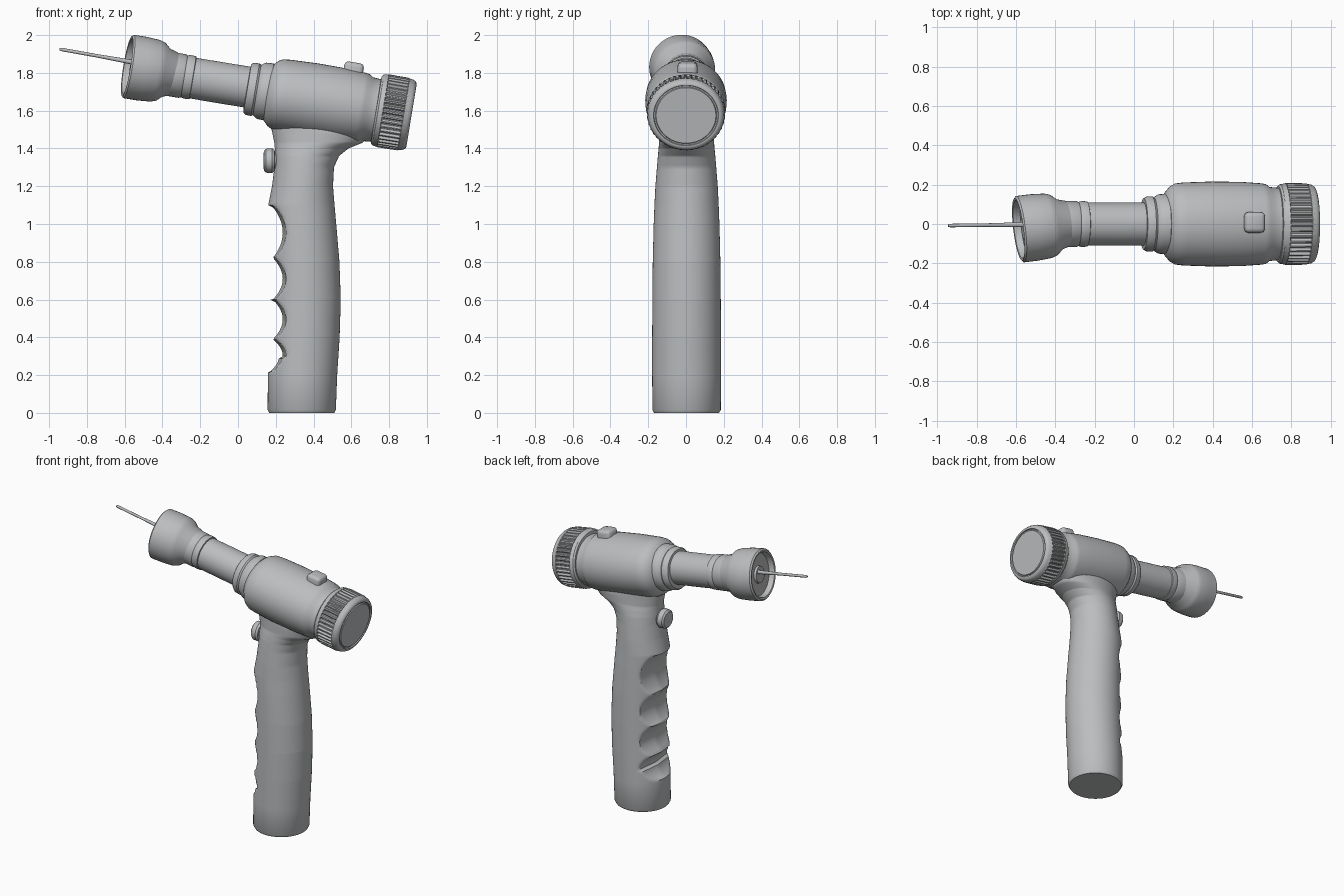
import bpy, bmesh
from math import sin, cos, pi, radians
from mathutils import Vector, Matrix

cube = bpy.data.objects.get("Cube")
if cube:
    bpy.data.objects.remove(cube, do_unlink=True)

grey = bpy.data.materials.new("plain_grey")
grey.use_nodes = True
GREY = (0.5, 0.51, 0.52, 1)
grey.diffuse_color = GREY
grey.node_tree.nodes["Principled BSDF"].inputs["Base Color"].default_value = GREY

TILT = radians(9.35)
AXIS = Vector((cos(TILT), 0, -sin(TILT)))
MUZZLE = Vector((-0.59, 0, 1.835))


def on_axis(t, drop=0.0):
    """Point at distance t along the barrel, lowered by drop."""
    return MUZZLE + AXIS * t - Vector((0, 0, drop))


def finish(bm, name, angle=35):
    bmesh.ops.recalc_face_normals(bm, faces=bm.faces)
    mesh = bpy.data.meshes.new(name)
    bm.to_mesh(mesh)
    bm.free()
    mesh.materials.append(grey)
    obj = bpy.data.objects.new(name, mesh)
    bpy.context.collection.objects.link(obj)
    bpy.ops.object.select_all(action='DESELECT')
    obj.select_set(True)
    bpy.context.view_layer.objects.active = obj
    bpy.ops.object.shade_smooth_by_angle(angle=radians(angle))
    return obj


def skin(rings, name, angle=35):
    """Bridge closed loops of points and cap both ends."""
    bm = bmesh.new()
    loops = [[bm.verts.new(p) for p in ring] for ring in rings]
    n = len(loops[0])
    for a, b in zip(loops, loops[1:]):
        for i in range(n):
            j = (i + 1) % n
            bm.faces.new((a[i], a[j], b[j], b[i]))
    bm.faces.new(loops[0])
    bm.faces.new(loops[-1])
    return finish(bm, name, angle)


def lathe(name, profile, origin, axis=AXIS, squash=1.0, n=48, knurl=(), depth=0.013):
    """Revolve (distance, radius) pairs; knurl lists the grooved profile rows."""
    side = Vector((0, 1, 0))
    side = (side - axis * side.dot(axis)).normalized()
    up = axis.cross(side) * squash
    rings = []
    for row, (t, r) in enumerate(profile):
        ring = []
        for i in range(n):
            a = 2 * pi * i / n
            rr = r - depth if row in knurl and i % 4 > 1 else r
            ring.append(origin + axis * t + side * rr * cos(a) + up * rr * sin(a))
        rings.append(ring)
    return skin(rings, name)


def rounded_box(name, size, matrix, bevel):
    bm = bmesh.new()
    bmesh.ops.create_cube(bm, size=1, matrix=matrix @ Matrix.Diagonal((*size, 1)))
    bmesh.ops.bevel(bm, geom=bm.edges[:], offset=bevel, segments=3,
                    profile=0.5, affect='EDGES')
    return finish(bm, name)


def lerp_table(table, z):
    """Smoothly interpolate rows keyed by their first value."""
    for a, b in zip(table, table[1:]):
        if z <= b[0]:
            f = (z - a[0]) / (b[0] - a[0])
            return [p + (q - p) * f for p, q in zip(a[1:], b[1:])]
    return list(table[-1][1:])


# Muzzle bell, turned slightly sideways, with a recessed front
turned = Vector((cos(TILT), 0.12, -sin(TILT))).normalized()
bell_start = MUZZLE + Vector((0.005, -0.027, 0))
lathe("muzzle_bell",
      [(0.035, 0.05), (0.035, 0.14), (0.0, 0.148), (-0.003, 0.16), (0.006, 0.17),
       (0.08, 0.17), (0.15, 0.165), (0.18, 0.155), (0.21, 0.128), (0.25, 0.117),
       (0.27, 0.10)], bell_start, turned)
lathe("muzzle_insert", [(0.02, 0.03), (0.02, 0.055), (0.05, 0.06)], bell_start, turned)

# Needle
tip, root = Vector((-0.945, -0.008, 1.926)), Vector((-0.55, -0.003, 1.855))
lathe("needle", [(0, 0.006), (0.01, 0.009), (0.2, 0.009), (0.4, 0.013)],
      tip, (root - tip).normalized(), n=12)

# Barrel and its front band
lathe("barrel_band", [(0.22, 0.10), (0.225, 0.117), (0.30, 0.117), (0.31, 0.112),
                      (0.325, 0.117), (0.355, 0.115), (0.36, 0.10)], on_axis(0, 0.003))
lathe("barrel", [(0.2, 0.108), (0.5, 0.109), (0.72, 0.109)], on_axis(0, 0.005))

# Stepped collar
lathe("collar", [(0.645, 0.10), (0.648, 0.13), (0.66, 0.139), (0.69, 0.141), (0.70, 0.134),
                 (0.715, 0.146), (0.725, 0.151), (0.765, 0.153), (0.78, 0.14)],
      on_axis(0, 0.012))

# Main housing
lathe("housing", [(0.75, 0.14), (0.76, 0.163), (0.785, 0.192), (0.81, 0.206), (0.85, 0.211),
                  (1.0, 0.216), (1.15, 0.214), (1.25, 0.207), (1.275, 0.203),
                  (1.295, 0.188), (1.34, 0.184), (1.37, 0.183)],
      on_axis(0, 0.017), squash=0.91)

# Knurled rear cap with a ringed end face
lathe("rear_cap", [(1.338, 0.17), (1.34, 0.192), (1.35, 0.202), (1.375, 0.206), (1.378, 0.208),
                   (1.485, 0.207), (1.488, 0.204), (1.51, 0.2), (1.524, 0.191),
                   (1.529, 0.18), (1.529, 0.172), (1.521, 0.169), (1.521, 0.162),
                   (1.529, 0.158), (1.529, 0.05)],
      on_axis(0, 0.012), squash=0.94, n=176, knurl=(4, 5))

# Top button
tilt = Matrix.Rotation(TILT, 4, 'Y')
rounded_box("top_button", (0.105, 0.105, 0.12),
            Matrix.Translation((0.608, 0.008, 1.796)) @ tilt, 0.022)

# Trigger button on the grip
lathe("trigger_button", [(0, 0.03), (0.002, 0.052), (0.012, 0.063), (0.045, 0.066),
                         (0.058, 0.058), (0.06, 0.048), (0.14, 0.048)],
      Vector((0.135, 0.0, 1.335)), Vector((1, 0, 0)), n=32)

# Grip: rows of height, front x, back x, half width
GRIP = [(0.0, 0.165, 0.51, 0.172), (0.015, 0.157, 0.518, 0.181), (0.2, 0.158, 0.525, 0.182),
        (0.4, 0.165, 0.538, 0.182), (0.6, 0.17, 0.544, 0.181), (0.8, 0.17, 0.537, 0.179),
        (1.0, 0.165, 0.52, 0.174), (1.1, 0.16, 0.511, 0.17), (1.2, 0.18, 0.503, 0.165),
        (1.3, 0.193, 0.508, 0.157), (1.36, 0.195, 0.535, 0.152), (1.4, 0.195, 0.585, 0.148),
        (1.43, 0.192, 0.66, 0.146), (1.48, 0.182, 0.71, 0.146), (1.56, 0.165, 0.71, 0.14)]
RIDGES = (0.215, 0.39, 0.6, 0.82, 1.09)


def finger_cut(z):
    """Front limit of the grip, scooped between neighbouring ridges."""
    for a, b in zip(RIDGES, RIDGES[1:]):
        if a < z < b:
            ridge = 0.163 if z < 0.3 and z < (a + b) / 2 else 0.182
            return ridge + 0.055 * sin(pi * (z - a) / (b - a)) ** 0.8
    return 0.0


heights = sorted({row[0] for row in GRIP} | {0.2 + 0.0125 * i for i in range(109)})
rings = []
for z in heights:
    front, back, half = lerp_table(GRIP, z)
    cx, rx, cut = (front + back) / 2, (back - front) / 2, finger_cut(z)
    ring = []
    for i in range(64):
        a = 2 * pi * i / 64
        x, y = cx + rx * cos(a), half * sin(a)
        ring.append((max(x, cut + 0.12 * abs(y)) if cut and cos(a) < 0 else x, y + 0.003, z))
    rings.append(ring)
skin(rings, "grip", 40)
